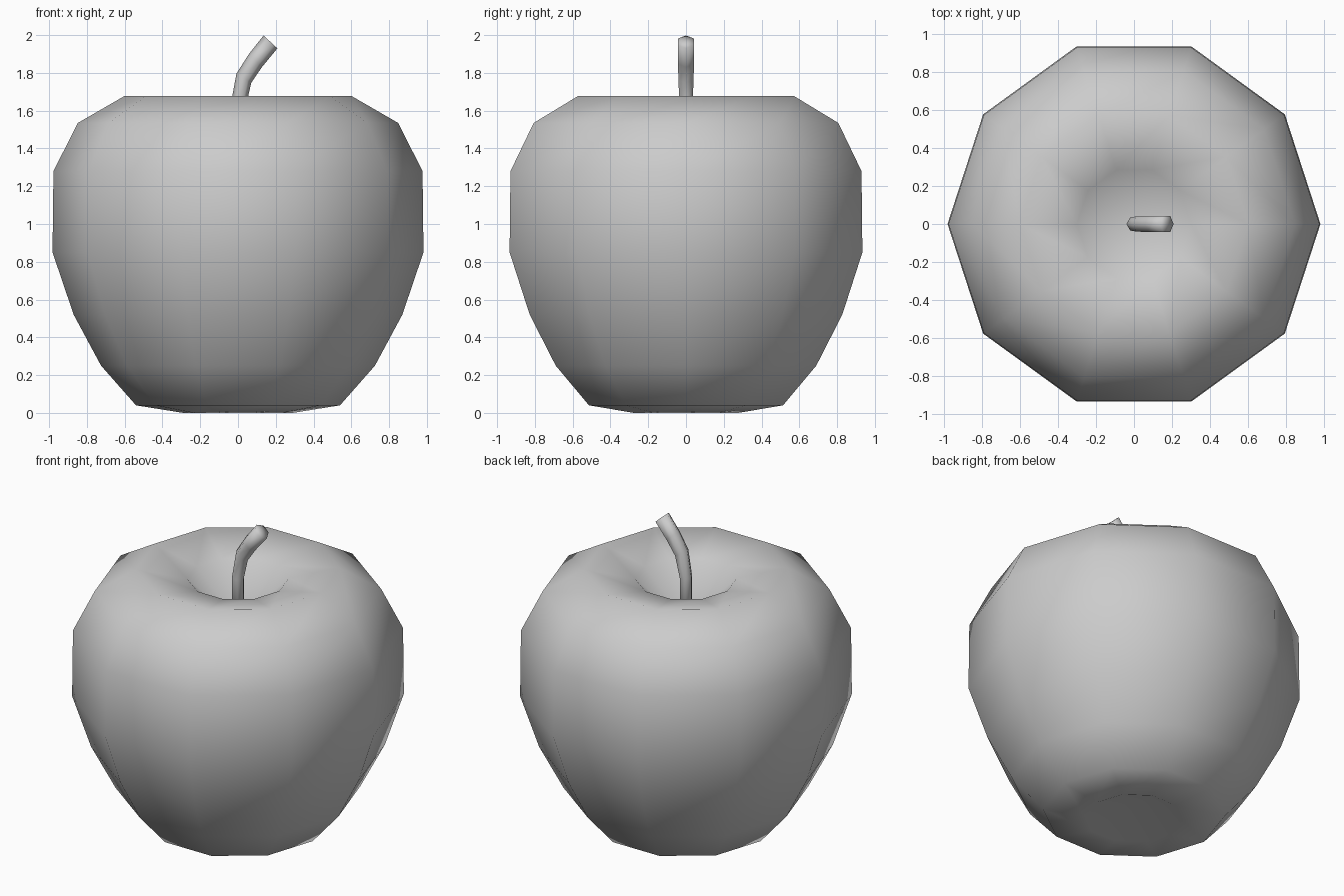
import bpy
import bmesh
from math import cos, sin, pi, radians
from mathutils import Matrix, Vector

if "Cube" in bpy.data.objects:
    bpy.data.objects.remove(bpy.data.objects["Cube"], do_unlink=True)

# One plain colour for everything
grey = bpy.data.materials.new("light_grey")
grey.use_nodes = True
colour = (0.6, 0.6, 0.6, 1)
grey.diffuse_color = colour
grey.node_tree.nodes["Principled BSDF"].inputs["Base Color"].default_value = colour


def loft(name, sides, rings, start, end):
    """Join rings of (x, z, radius, tilt) and close both ends to a point."""
    bm = bmesh.new()
    loops = []
    for x, z, radius, tilt in rings:
        turn = Matrix.Rotation(radians(tilt), 3, 'Y')
        loops.append([
            bm.verts.new(Vector((x, 0, z)) + turn @ Vector(
                (radius * cos(2 * pi * i / sides), radius * sin(2 * pi * i / sides), 0)))
            for i in range(sides)])
    bottom, top = bm.verts.new(start), bm.verts.new(end)
    for i in range(sides):
        j = (i + 1) % sides
        for low, high in zip(loops, loops[1:]):
            bm.faces.new((low[i], low[j], high[j], high[i]))
        bm.faces.new((bottom, loops[0][j], loops[0][i]))
        bm.faces.new((top, loops[-1][i], loops[-1][j]))
    bmesh.ops.recalc_face_normals(bm, faces=bm.faces)
    for face in bm.faces:
        face.smooth = True
    mesh = bpy.data.meshes.new(name)
    bm.to_mesh(mesh)
    bm.free()
    mesh.materials.append(grey)
    obj = bpy.data.objects.new(name, mesh)
    bpy.context.collection.objects.link(obj)
    return obj


# Fruit body: ten-sided turned profile with a dimple at each end
profile = [(0.29, 0), (0.54, 0.04), (0.725, 0.25), (0.87, 0.52), (0.982, 0.85),
           (0.977, 1.28), (0.848, 1.535), (0.602, 1.677), (0.3, 1.61)]
loft("fruit_body", 10, [(0, z, r, 0) for r, z in profile], (0, 0, 0.12), (0, 0, 1.33))

# Stem: six-sided tube that bends to the left
stem = [(0, 1.3, 0.04, 0), (0, 1.62, 0.04, 8), (0.031, 1.772, 0.046, 31),
        (0.092, 1.865, 0.049, 46), (0.172, 1.964, 0.05, 43)]
loft("stem", 6, stem, (0, 0, 1.3), (0.172, 0, 1.964))
